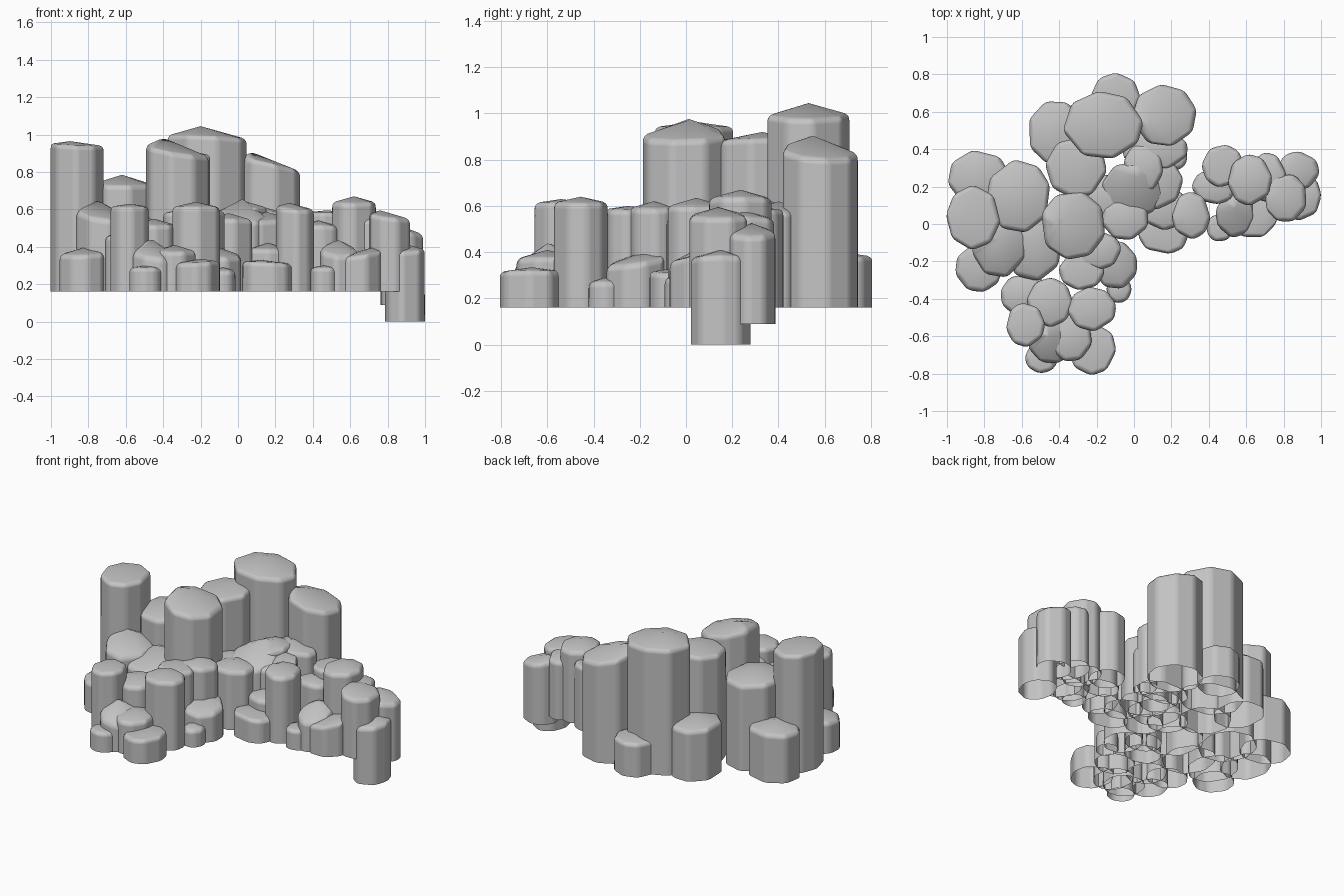
import bpy, math, random
from mathutils import Vector

random.seed(4)
if "Cube" in bpy.data.objects:
    bpy.data.objects.remove(bpy.data.objects["Cube"], do_unlink=True)

stone = bpy.data.materials.new("grey_stone")
stone.use_nodes = True
stone.diffuse_color = (0.55, 0.55, 0.55, 1)
stone.node_tree.nodes["Principled BSDF"].inputs["Base Color"].default_value = (0.55, 0.55, 0.55, 1)

SIDES = 8
GROUND = 0.16
ROUNDING = 0.006  # width lost where corners are softened


def outline(rx, ry):
    """Irregular octagon stretched to fill the given half widths."""
    turn = random.uniform(0, math.tau / SIDES)
    pts = []
    for i in range(SIDES):
        a = turn + math.tau * (i + random.uniform(-0.14, 0.14)) / SIDES
        pts.append((math.cos(a), math.sin(a)))
    low = [min(p[k] for p in pts) for k in (0, 1)]
    high = [max(p[k] for p in pts) for k in (0, 1)]
    size = (rx + ROUNDING, ry + ROUNDING)
    return [[size[k] * (2 * (p[k] - low[k]) / (high[k] - low[k]) - 1) for k in (0, 1)]
            for p in pts]


def column(name, x, y, rx, ry, top, peak=(0, 0), slope=0.28, base=GROUND):
    """Open-bottomed stone column with a low, off-centre pointed cap."""
    ring = outline(rx, ry)
    apex = Vector(peak)
    verts = [(px, py, base) for px, py in ring]
    verts += [(px, py, max(base + 0.03, top - slope * (Vector((px, py)) - apex).length))
              for px, py in ring]
    verts.append((apex.x, apex.y, top))
    faces = []
    for i in range(SIDES):
        j = (i + 1) % SIDES
        faces.append((i, j, SIDES + j, SIDES + i))
        faces.append((SIDES + i, SIDES + j, 2 * SIDES))
    mesh = bpy.data.meshes.new(name)
    mesh.from_pydata(verts, [], faces)
    mesh.materials.append(stone)
    mesh.shade_smooth()
    obj = bpy.data.objects.new(name, mesh)
    obj.location = (x, y, 0)
    bpy.context.collection.objects.link(obj)
    # Softened rim and corners
    bevel = obj.modifiers.new("soft_edges", "BEVEL")
    bevel.width = 0.025
    bevel.segments = 3
    bevel.limit_method = "ANGLE"
    bevel.angle_limit = math.radians(28)
    bevel.harden_normals = True


# Tall columns
column("tallest_back_column", -0.165, 0.53, 0.21, 0.175, 1.045, peak=(-0.035, 0))
column("tall_back_left_column", 0.16, 0.582, 0.17, 0.16, 0.91, peak=(-0.09, -0.04), slope=0.4)
column("tall_middle_column", -0.31, 0.3, 0.16, 0.16, 0.92, peak=(0.02, 0.03), slope=0.2)
column("tall_centre_column", -0.325, -0.01, 0.165, 0.175, 0.985, peak=(-0.08, 0.02), slope=0.4)
column("tall_right_column", -0.86, 0.035, 0.14, 0.17, 0.965, peak=(-0.04, 0), slope=0.14)
column("broad_right_column", -0.62, 0.15, 0.165, 0.19, 0.785, slope=0.3)

# Low columns around the back and right
column("low_back_column", -0.1, 0.68, 0.13, 0.125, 0.4, slope=0.15)
column("low_back_right_column", -0.42, 0.49, 0.135, 0.16, 0.54)
column("low_right_column", -0.83, 0.25, 0.16, 0.14, 0.52)
column("low_front_right_column", -0.83, -0.235, 0.12, 0.125, 0.4, peak=(0.02, 0.03))
column("slanted_right_column", -0.72, -0.12, 0.14, 0.16, 0.655, peak=(-0.04, 0.03), slope=0.55)
column("inner_right_column", -0.54, -0.13, 0.15, 0.17, 0.58, peak=(0, 0.06), slope=0.35)

# Columns in the middle
column("middle_left_column", 0.05, 0.3, 0.1, 0.125, 0.64)
column("middle_column", -0.05, 0.03, 0.12, 0.11, 0.58)
column("slanted_middle_column", -0.01, 0.18, 0.16, 0.15, 0.65, peak=(0.02, 0.1), slope=0.5)
column("middle_inner_column", 0.1, 0.22, 0.16, 0.14, 0.59, peak=(0.04, 0.05))
column("middle_back_column", 0.11, 0.4, 0.17, 0.1, 0.62)
column("small_back_left_column", 0.22, 0.37, 0.06, 0.08, 0.45)
column("left_round_column", 0.305, 0.045, 0.1, 0.125, 0.635, peak=(-0.03, 0))
column("low_middle_column", 0.16, -0.055, 0.135, 0.1, 0.33, peak=(-0.04, 0), slope=0.12)
column("inner_low_column", 0.16, 0.09, 0.12, 0.12, 0.42)
column("inner_filler_column", -0.15, 0.14, 0.12, 0.12, 0.56)

# Left arm
column("arm_back_column", 0.475, 0.31, 0.11, 0.11, 0.595, slope=0.1)
column("arm_inner_column", 0.43, 0.2, 0.12, 0.09, 0.54)
column("arm_main_column", 0.62, 0.235, 0.115, 0.135, 0.67)
column("arm_mid_column", 0.71, 0.25, 0.1, 0.13, 0.58)
column("arm_front_column", 0.635, 0.06, 0.125, 0.125, 0.395, peak=(0.08, 0))
column("arm_slanted_column", 0.54, 0.05, 0.1, 0.12, 0.445, peak=(-0.01, 0.05), slope=0.55)
column("arm_small_column", 0.46, -0.02, 0.07, 0.07, 0.3, slope=0.15)
column("arm_outer_column", 0.81, 0.14, 0.105, 0.12, 0.595, peak=(-0.05, 0))
column("arm_tip_back_column", 0.876, 0.285, 0.112, 0.1, 0.525, peak=(-0.05, 0), slope=0.35, base=0.09)
column("arm_tip_low_column", 0.892, 0.15, 0.105, 0.13, 0.41, peak=(0.02, 0), base=0)

# Front arm
column("front_neck_column", -0.28, -0.25, 0.12, 0.1, 0.6, slope=0.14)
column("front_inner_column", -0.19, -0.14, 0.12, 0.1, 0.62)
column("front_slanted_column", -0.1, -0.22, 0.11, 0.12, 0.41, peak=(-0.04, 0.06), slope=0.35)
column("front_small_left_column", -0.08, -0.35, 0.065, 0.07, 0.29)
column("front_right_column", -0.58, -0.38, 0.13, 0.11, 0.5, slope=0.35)
column("front_middle_column", -0.45, -0.42, 0.12, 0.13, 0.55)
column("front_tall_right_column", -0.58, -0.54, 0.1, 0.115, 0.63, slope=0.15)
column("front_tall_left_column", -0.225, -0.455, 0.125, 0.115, 0.64, slope=0.22)
column("front_sloped_column", -0.44, -0.62, 0.12, 0.12, 0.45, peak=(-0.03, 0.03), slope=0.7)
column("front_low_middle_column", -0.34, -0.6, 0.11, 0.13, 0.41)
column("front_small_right_column", -0.495, -0.715, 0.085, 0.08, 0.3, slope=0.15)
column("front_low_column", -0.225, -0.665, 0.125, 0.14, 0.335, peak=(0.03, 0), slope=0.14)
